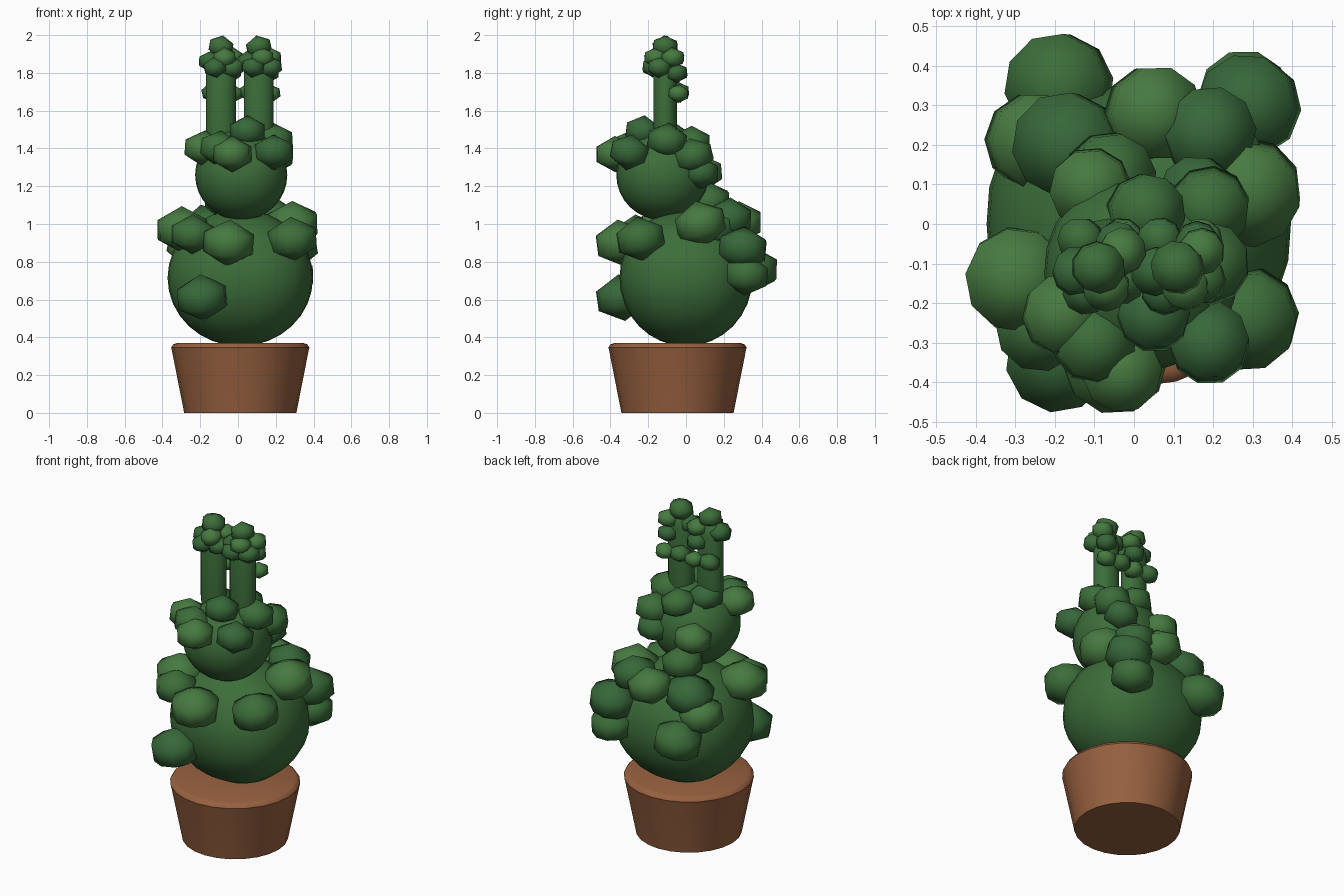
import bpy, bmesh, math, random
from mathutils import Matrix, Vector, Euler

if "Cube" in bpy.data.objects:
    bpy.data.objects.remove(bpy.data.objects["Cube"])

random.seed(4)


def material(name, color):
    m = bpy.data.materials.new(name)
    m.diffuse_color = (*color, 1)
    m.use_nodes = True
    m.node_tree.nodes["Principled BSDF"].inputs["Base Color"].default_value = m.diffuse_color
    return m


LEAF = material("leaf_green", (0.045, 0.155, 0.042))
LIGHT = material("light_leaf_green", (0.062, 0.195, 0.052))
DARK = material("dark_leaf_green", (0.038, 0.138, 0.041))
CLAY = material("clay", (0.31, 0.118, 0.05))


def finish(bm, name, mats, angle=None):
    bmesh.ops.recalc_face_normals(bm, faces=bm.faces)
    me = bpy.data.meshes.new(name)
    bm.to_mesh(me)
    bm.free()
    ob = bpy.data.objects.new(name, me)
    bpy.context.collection.objects.link(ob)
    for m in mats:
        me.materials.append(m)
    for p in me.polygons:
        p.use_smooth = True
    if angle:
        bpy.context.view_layer.objects.active = ob
        ob.select_set(True)
        bpy.ops.object.shade_smooth_by_angle(angle=math.radians(angle))
        ob.select_set(False)
    return ob


def lathe(name, profile, center, sides, mat, sy=1.0):
    """Closed solid of revolution from (radius, height) points."""
    bm = bmesh.new()
    rings = []
    for r, z in profile:
        rings.append([bm.verts.new((center[0] + r * math.cos(2 * math.pi * i / sides),
                                    center[1] + sy * r * math.sin(2 * math.pi * i / sides), z))
                      for i in range(sides)])
    for a, b in zip(rings, rings[1:]):
        for i in range(sides):
            j = (i + 1) % sides
            bm.faces.new((a[i], a[j], b[j], b[i]))
    bm.faces.new(rings[0][::-1])
    bm.faces.new(rings[-1])
    return finish(bm, name, [mat], 44)


def ball(name, center, radii, mat, n):
    """Ellipsoid whose plan is a slightly squared ellipse (exponent n)."""
    bm = bmesh.new()
    bmesh.ops.create_uvsphere(bm, u_segments=24, v_segments=16, radius=1)
    for v in bm.verts:
        h = math.hypot(v.co.x, v.co.y)
        if h > 1e-5:
            k = h / (abs(v.co.x) ** n + abs(v.co.y) ** n) ** (1 / n)
            v.co.x *= k
            v.co.y *= k
        v.co = Vector(center) + Vector(c * r for c, r in zip(v.co, radii))
    return finish(bm, name, [mat])


def tufts(name, balls):
    """Clumps of foliage: tilted ten-sided balls with pointed poles (x, y, z, radius)."""
    bm = bmesh.new()
    for k, (x, y, z, r) in enumerate(balls):
        rot = Euler((random.uniform(-.2, .2), random.uniform(-.2, .2),
                     random.uniform(0, 1.2))).to_matrix().to_4x4()
        old = set(bm.faces)
        new = bmesh.ops.create_uvsphere(bm, u_segments=10, v_segments=3, radius=1)["verts"]
        for v in new:
            h = 0.96 if math.hypot(v.co.x, v.co.y) < 0.01 else 0.8
            v.co = Vector((v.co.x * 1.17, v.co.y * 1.17, v.co.z * h)) * r
            v.co = Vector((x, y, z)) + rot @ v.co
        for f in set(bm.faces) - old:
            f.material_index = k % 3
    return finish(bm, name, [LEAF, DARK, LIGHT])


# Pot with a rounded rim
lathe("pot", [(0.297, 0), (0.362, 0.33), (0.366, 0.345), (0.356, 0.362), (0.335, 0.37)],
      (0.012, -0.045), 24, CLAY)

# Clipped body and head
ball("body", (0.012, 0.0, 0.715), (0.385, 0.352, 0.362), LEAF, 2.4)
ball("head", (0.017, -0.125, 1.26), (0.244, 0.244, 0.24), LEAF, 2.2)

# Foliage on the body
tufts("body_foliage", [
    (-0.19, 0.35, 0.76, .13), (-0.17, 0.20, 0.98, .13), (-0.25, 0.21, 0.88, .12),
    (0.28, 0.32, 0.73, .115), (0.29, 0.30, 0.87, .125), (0.05, 0.28, 1.01, .118),
    (0.288, -0.24, 0.92, .125), (0.19, 0.23, 1.03, .115), (0.29, 0.08, 1.00, .13),
    (-0.24, -0.26, 0.945, .11), (-0.19, -0.34, 0.61, .13), (-0.05, -0.345, 0.90, .13),
    (-0.06, 0.12, 1.12, .11), (0.22, 0.16, 0.98, .11), (-0.295, -0.14, 0.97, .13)])

# Foliage on the head
tufts("head_foliage", [
    (-0.10, -0.30, 1.40, .10), (0.19, -0.30, 1.38, .10), (-0.03, -0.375, 1.37, .10),
    (0.19, 0.04, 1.36, .10), (0.05, -0.23, 1.49, .09), (-0.18, -0.23, 1.40, .10),
    (0.03, 0.03, 1.43, .095), (0.16, 0.08, 1.27, .09), (-0.11, 0.09, 1.27, .10),
    (0.19, -0.10, 1.44, .10), (-0.08, -0.08, 1.46, .09)])

# Two upright ears with small foliage
for side, x in (("left", -0.09), ("right", 0.11)):
    lathe(side + "_ear", [(0.07, 1.40), (0.079, 1.5), (0.079, 1.84), (0.06, 1.90), (0.02, 1.93)],
          (x, -0.11), 16, LEAF, 0.78)
    tufts(side + "_ear_foliage", [(x + dx, -0.11 + dy, z, r) for dx, dy, z, r in (
        (0.0, 0.0, 1.938, .064), (-0.055, -0.01, 1.86, .06), (0.06, 0.04, 1.88, .058),
        (0.06, -0.03, 1.83, .06), (-0.03, -0.06, 1.83, .058), (0.02, -0.05, 1.88, .058),
        (-0.045, 0.07, 1.70, .055), (0.05, 0.06, 1.80, .055), (0.06, 0.07, 1.69, .052))])
